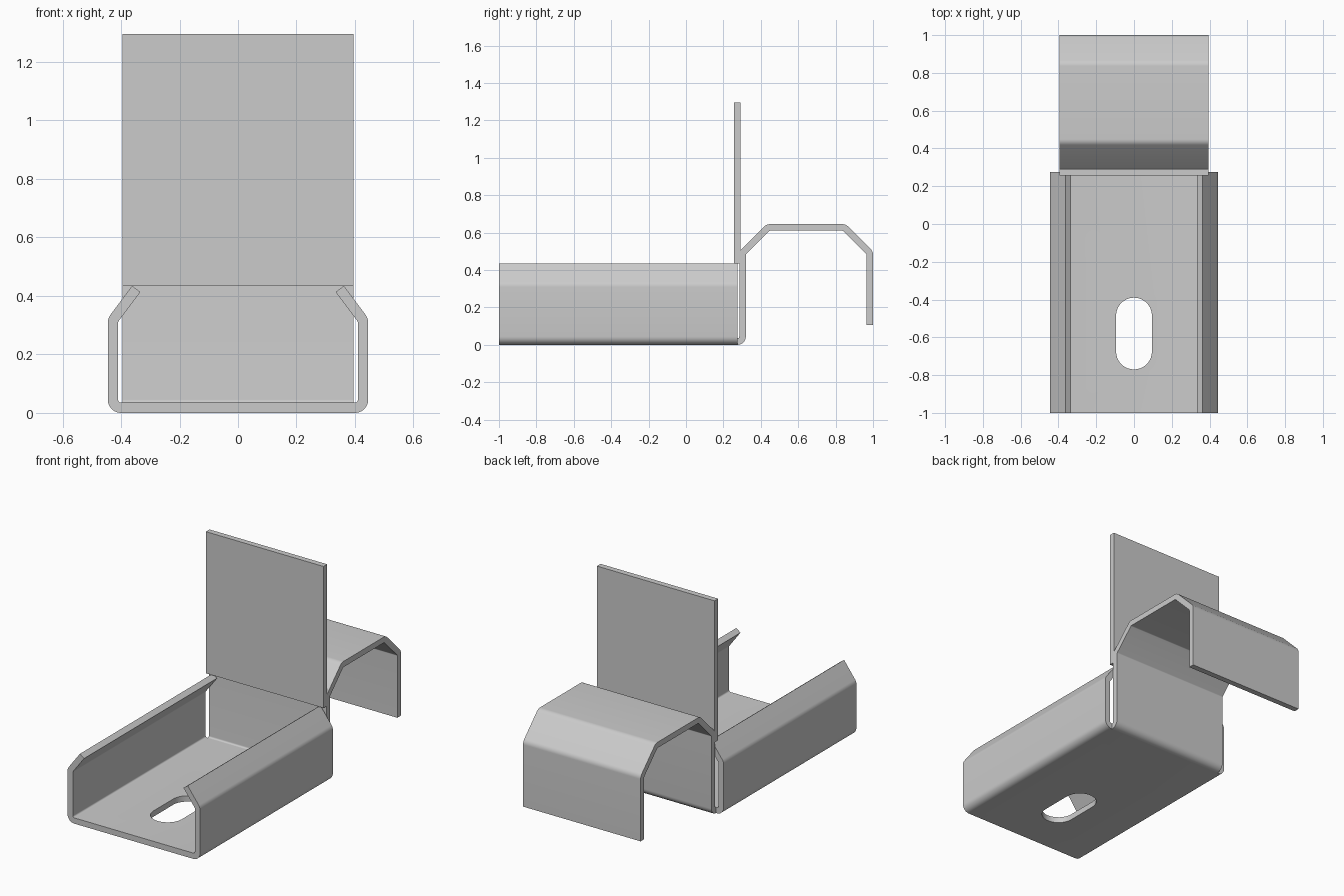
import bpy, bmesh, math
from mathutils import Vector

if "Cube" in bpy.data.objects:
    bpy.data.objects.remove(bpy.data.objects["Cube"])

T = 0.035  # sheet thickness


def fillet(pts, r, steps=6):
    """Round the inner corners of an open polyline."""
    pts = [Vector(p) for p in pts]
    out = [pts[0]]
    for a, p, b in zip(pts, pts[1:], pts[2:]):
        u, v = (a - p).normalized(), (b - p).normalized()
        half = u.angle(v) / 2
        c = p + (u + v).normalized() * (r / math.sin(half))
        t = r / math.tan(half)
        s, e = p + u * t - c, p + v * t - c
        ang = s.angle_signed(e)
        for i in range(steps + 1):
            k = -ang * i / steps  # angle_signed is clockwise
            out.append(c + Vector((s.x * math.cos(k) - s.y * math.sin(k),
                                   s.x * math.sin(k) + s.y * math.cos(k))))
    return out + [pts[-1]]


def thicken(line):
    """Offset a centre line to both sides, giving a closed outline."""
    left, right = [], []
    for i, p in enumerate(line):
        d1 = (p - line[max(i - 1, 0)]) if i else line[1] - p
        d2 = (line[i + 1] - p) if i < len(line) - 1 else d1
        n1 = Vector((-d1.y, d1.x)).normalized()
        n2 = Vector((-d2.y, d2.x)).normalized()
        n = (n1 + n2).normalized()
        n *= T / 2 / n.dot(n1)
        left.append(p + n)
        right.append(p - n)
    return left + right[::-1]


def extrude(name, outline, axis, lo, hi):
    """Extrude a 2D outline along x (y,z outline), y (x,z) or z (x,y)."""
    place = {'x': lambda p, k: (k, p[0], p[1]),
             'y': lambda p, k: (p[0], k, p[1]),
             'z': lambda p, k: (p[0], p[1], k)}[axis]
    bm = bmesh.new()
    face = bm.faces.new([bm.verts.new(place(p, lo)) for p in outline])
    ext = bmesh.ops.extrude_face_region(bm, geom=[face])['geom']
    shift = Vector(place((0, 0), hi - lo))
    bmesh.ops.translate(bm, vec=shift, verts=[g for g in ext if isinstance(g, bmesh.types.BMVert)])
    bmesh.ops.recalc_face_normals(bm, faces=bm.faces)
    me = bpy.data.meshes.new(name)
    bm.to_mesh(me)
    bm.free()
    ob = bpy.data.objects.new(name, me)
    bpy.context.collection.objects.link(ob)
    return ob


def select(ob):
    bpy.ops.object.select_all(action='DESELECT')
    ob.select_set(True)
    bpy.context.view_layer.objects.active = ob


# Channel with inward lips
half = [(0.4275, T / 2), (0.4275, 0.318), (0.348, 0.424)]
path = [(-x, z) for x, z in reversed(half)] + half
channel = extrude("channel", thicken(fillet(path, 0.0275)), 'y', -1.0, 0.275)

# Slotted hole in the channel floor
r, y0, y1 = 0.095, -0.675, -0.485
slot = [(r * math.cos(a), (y1 if i < 17 else y0) + r * math.sin(a))
        for i in range(34)
        for a in [math.pi * (i if i < 17 else i - 1) / 16]]
cutter = extrude("slot_cutter", slot, 'z', -0.1, 0.15)
cutter.hide_render = True
mod = channel.modifiers.new("slot", 'BOOLEAN')
mod.operation = 'DIFFERENCE'
mod.solver = 'EXACT'
mod.object = cutter
select(channel)
bpy.ops.object.modifier_apply(modifier=mod.name)
bpy.data.objects.remove(cutter)

# Rear hook, bent up from the floor and over
path = [(0.275, T / 2), (0.3025, T / 2), (0.3025, 0.492), (0.438, 0.6275),
        (0.847, 0.6275), (0.9825, 0.492), (0.9825, 0.105)]
hook = extrude("rear_hook", thicken(fillet(path, 0.027)), 'x', -0.395, 0.395)

# Upright plate
extrude("upright_plate", [(0.256, 0.435), (0.291, 0.435), (0.291, 1.295), (0.256, 1.295)],
        'x', -0.395, 0.395)

for ob in (channel, hook):
    select(ob)
    bpy.ops.object.shade_smooth_by_angle(angle=math.radians(30))
